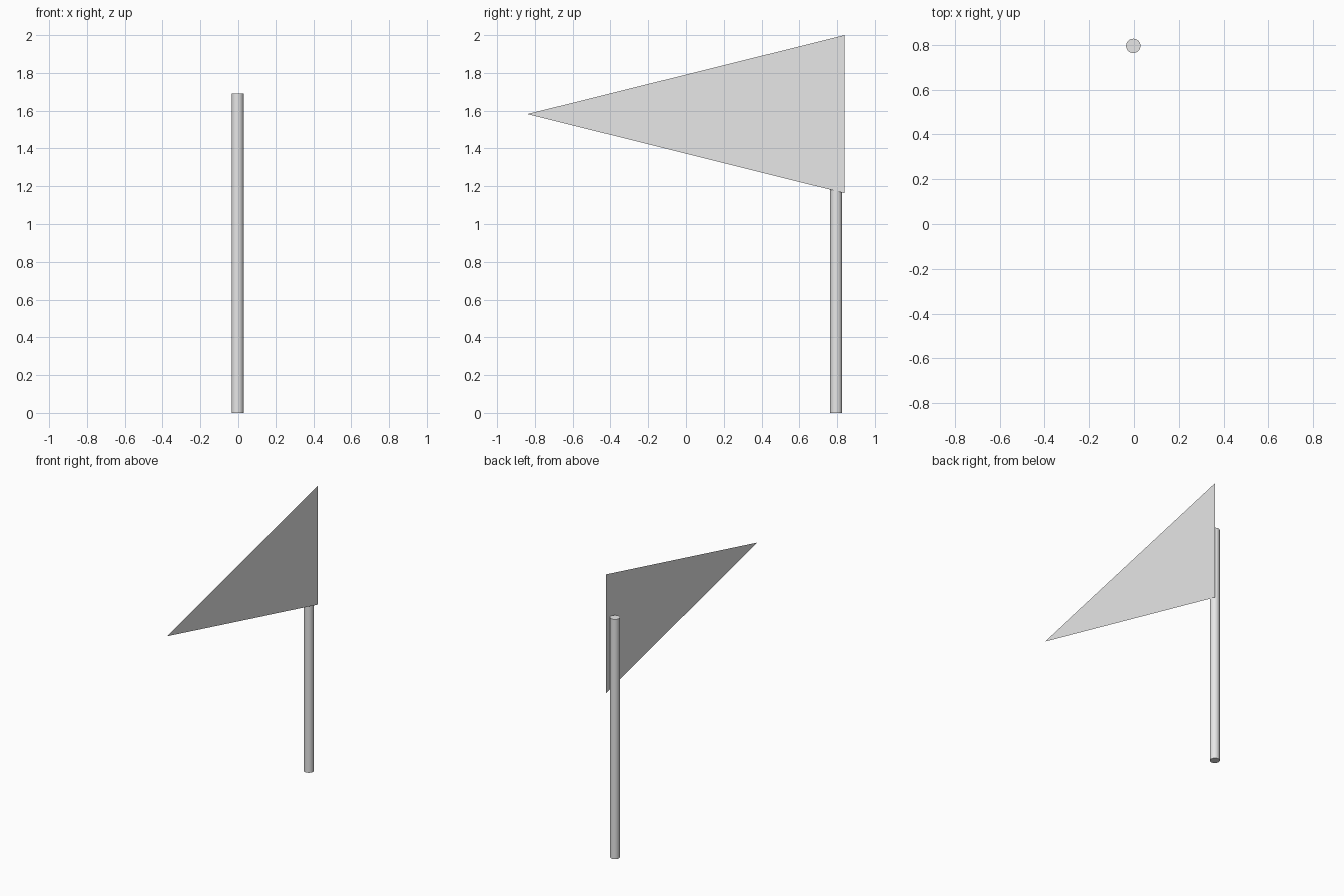
import bpy, math

if "Cube" in bpy.data.objects:
    bpy.data.objects.remove(bpy.data.objects["Cube"])

mat = bpy.data.materials.new("light grey")
mat.diffuse_color = (0.8, 0.8, 0.8, 1)
mat.use_nodes = True
mat.node_tree.nodes["Principled BSDF"].inputs["Base Color"].default_value = mat.diffuse_color

# Pole: slim upright cylinder
POLE_TOP, POLE_R = 1.69, 0.032
bpy.ops.mesh.primitive_cylinder_add(vertices=32, radius=POLE_R, depth=POLE_TOP,
                                    location=(-0.003, 0.795, POLE_TOP / 2))
pole = bpy.context.object
pole.name = "pole"
pole.data.materials.append(mat)
bpy.ops.object.shade_smooth_by_angle(angle=math.radians(40))

# Pennant: single flat triangle against the +x side of the pole
mesh = bpy.data.meshes.new("pennant")
x = 0.034
mesh.from_pydata([(x, -0.84, 1.582), (x, 0.84, 1.163), (x, 0.84, 2.0)], [], [(0, 1, 2)])
mesh.materials.append(mat)
pennant = bpy.data.objects.new("pennant", mesh)
bpy.context.collection.objects.link(pennant)
